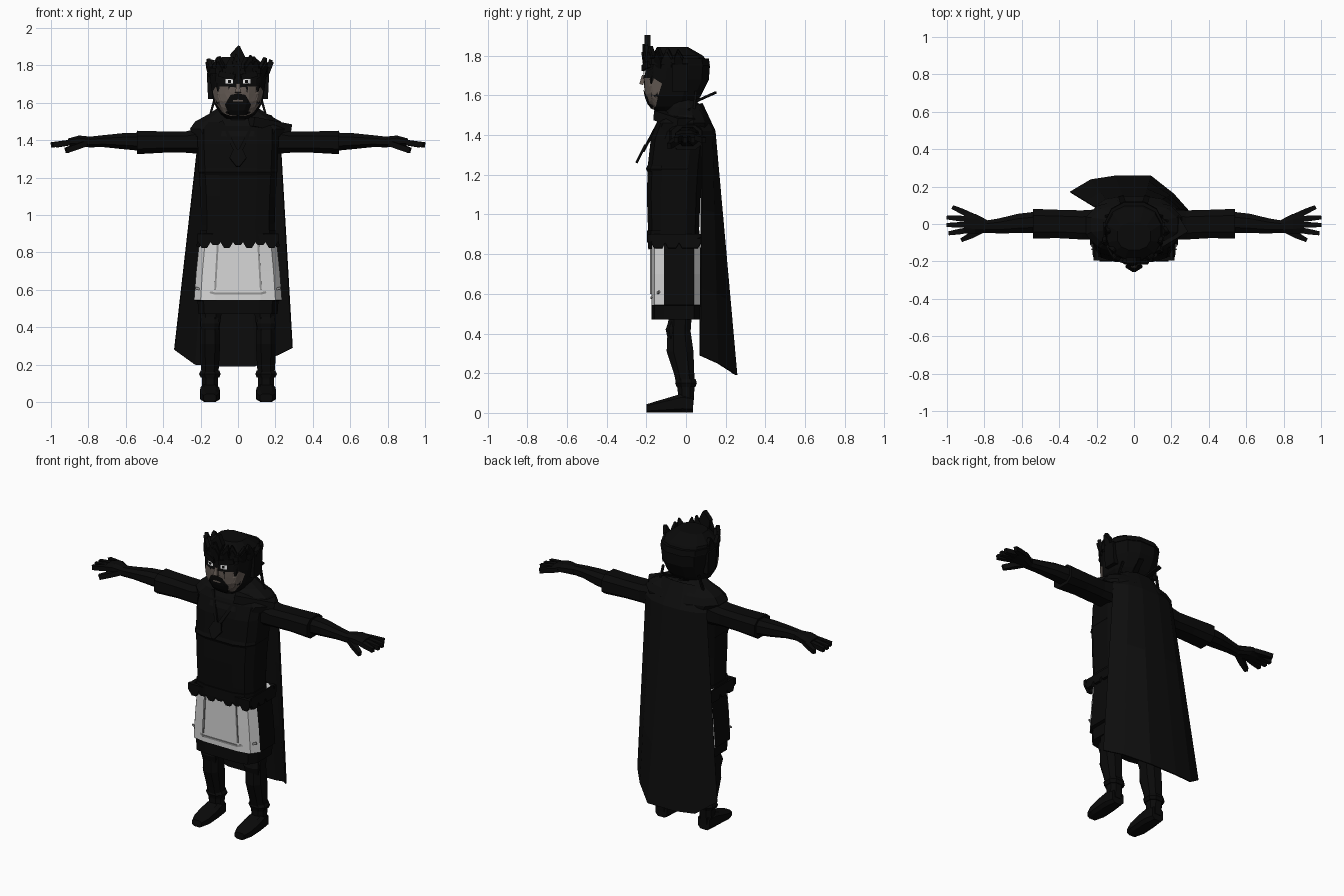
import bpy, bmesh, math
from mathutils import Vector
from mathutils.bvhtree import BVHTree

cube = bpy.data.objects.get("Cube")
if cube:
    bpy.data.objects.remove(cube)


def material(name, r, g, b):
    m = bpy.data.materials.new(name)
    m.use_nodes = True
    m.diffuse_color = (r, g, b, 1)
    m.node_tree.nodes["Principled BSDF"].inputs["Base Color"].default_value = (r, g, b, 1)
    return m


BLACK = material("black", .003, .003, .003)
CLOTH = material("cloak black", .004, .004, .004)
WHITE = material("white cloth", .68, .68, .68)
GREY = material("seam grey", .3, .3, .3)
SKIN = material("skin", .13, .105, .09)
EYE = material("eye white", .85, .85, .85)


def finish(name, bm, *mats):
    bmesh.ops.recalc_face_normals(bm, faces=bm.faces)
    mesh = bpy.data.meshes.new(name)
    bm.to_mesh(mesh)
    for m in mats:
        mesh.materials.append(m)
    ob = bpy.data.objects.new(name, mesh)
    bpy.context.collection.objects.link(ob)
    return ob


def skin_rings(bm, rings, closed=True):
    """Bridge equal rings of points, capping the ends when closed."""
    vs = [[bm.verts.new(p) for p in ring] for ring in rings]
    n = len(vs[0])
    for a, b in zip(vs, vs[1:]):
        for i in range(n if closed else n - 1):
            j = (i + 1) % n
            bm.faces.new((a[i], a[j], b[j], b[i]))
    if closed:
        bm.faces.new(vs[0])
        bm.faces.new(vs[-1])


def loft(name, axis, rows, mat=BLACK, n=12, power=2.5, sx=1):
    """Rows hold position along the axis, two centres and two radii."""
    bm, rings = bmesh.new(), []
    for t, cu, cv, ru, rv in rows:
        ring = []
        for i in range(n):
            a = 2 * math.pi * (i + .5) / n
            c, s = math.cos(a), math.sin(a)
            u = cu + ru * math.copysign(abs(c) ** (2 / power), c)
            v = cv + rv * math.copysign(abs(s) ** (2 / power), s)
            x, y, z = {"X": (t, u, v), "Y": (u, t, v), "Z": (u, v, t)}[axis]
            ring.append((x * sx, y, z))
        rings.append(ring)
    skin_rings(bm, rings)
    ob = finish(name, bm, mat)
    return ob, BVHTree.FromBMesh(bm)


def body(rows):
    """Turn height, front, back and half width into loft rows."""
    return [(z, 0, (f + b) / 2, w, (b - f) / 2) for z, f, b, w in rows]


def bar(name, a, b, width, thick, mat=BLACK, tip=1, mid=1, facing=(0, 0, 1)):
    """Straight bar from a to b, with its flat side towards facing."""
    a, b = Vector(a), Vector(b)
    side = (b - a).cross(Vector(facing)).normalized()
    up = side.cross(b - a).normalized()
    rings = []
    for t, k in ((0, 1), (.5, mid), (1, tip)):
        c = a.lerp(b, t)
        rings.append([c + side * width * k * i / 2 + up * thick * j / 2
                      for i, j in ((-1, -1), (1, -1), (1, 1), (-1, 1))])
    bm = bmesh.new()
    skin_rings(bm, rings)
    return finish(name, bm, mat)


def decal(name, outline, tree, mat, lift, mirror=False, dx=0):
    """Thin patch laid on the front of a surface; outline holds x, z pairs."""
    if mirror:
        outline = outline + [(-x, z) for x, z in reversed(outline) if x > 0]
    bm = bmesh.new()
    bm.faces.new([bm.verts.new((x + dx, 0, z)) for x, z in outline])
    bmesh.ops.triangulate(bm, faces=bm.faces)
    bmesh.ops.subdivide_edges(bm, edges=bm.edges, cuts=3, use_grid_fill=True)
    for v in bm.verts:
        hit = tree.ray_cast(Vector((v.co.x, -1, v.co.z)), Vector((0, 1, 0)))[0]
        v.co.y = (hit.y if hit else -.1) - lift
    return finish(name, bm, mat)


# Torso armour, waist band and shoulder mantle
loft("cuirass", "Z", body([(.86, -.19, .065, .2), (.95, -.195, .07, .2), (1.1, -.2, .075, .205),
                           (1.25, -.195, .085, .215), (1.38, -.18, .1, .22), (1.46, -.15, .11, .22),
                           (1.52, -.1, .09, .17)]), power=3.6)
loft("waist_band", "Z", body([(.86, -.2, .07, .205), (.92, -.2, .07, .205)]), power=3.6)
loft("chest_ridge", "Z", body([(1.2, -.19, .07, .2), (1.23, -.205, .08, .215),
                               (1.26, -.19, .08, .21)]), power=3.6)
loft("mantle", "Z", body([(1.42, -.17, .13, .24), (1.46, -.15, .13, .265), (1.5, -.12, .11, .235),
                          (1.54, -.09, .08, .16), (1.58, -.07, .05, .1)]), CLOTH)

# Kilt: pale front and back, dark sides and hem
half = [(.12, -.175), (.2, -.16), (.235, -.11), (.235, .04), (.19, .07)]
profile = half + [(-x, y) for x, y in reversed(half)]
bm = bmesh.new()
skin_rings(bm, [[(x * k, y, z) for x, y in profile]
                for z, k in ((.47, .9), (.54, .92), (.545, 1), (.7, .95), (.9, .86))])
bm.normal_update()
for f in bm.faces:
    c = f.calc_center_median()
    f.material_index = 0 if c.z > .543 and abs(f.normal.x) < .9 else 1
finish("kilt", bm, WHITE, BLACK)
for s in (1, -1):
    bar("kilt_seam", (s * .122, -.178, .6), (s * .108, -.178, .85), .01, .006, GREY, facing=(0, 1, 0))
    bar("kilt_side_hem", (s * .122, -.177, .58), (s * .226, -.135, .61), .012, .006, GREY, facing=(0, 1, 0))
bar("kilt_front_hem", (-.122, -.177, .58), (.122, -.177, .58), .012, .006, GREY, facing=(0, 1, 0))

# Pointed flaps under the waist band
for i in range(7):
    x = (i - 3) * .06
    drop = .825 + .015 * (i % 2)
    bar("front_flap", (x, -.185, .9), (x, -.18, drop), .075, .02, tip=.4, facing=(0, 1, 0))
    bar("back_flap", (x, .065, .9), (x, .07, drop + .04), .075, .02, tip=.4, facing=(0, 1, 0))
for s in (1, -1):
    for y in (-.14, -.07, 0, .04):
        bar("side_flap", (s * .2, y, .9), (s * .213, y, .83), .08, .02, tip=.5, facing=(1, 0, 0))

# Pendant on its cord
for s in (1, -1):
    bar("pendant_cord", (s * .09, -.12, 1.5), (0, -.215, 1.32), .02, .01, facing=(0, 1, 0))
bar("pendant", (0, -.205, 1.35), (0, -.25, 1.26), .05, .012, tip=.4, mid=1.8, facing=(0, 1, 0))

# Arms, hands, legs and feet
for s, side in ((1, "left"), (-1, "right")):
    loft(side + "_sleeve", "X", [(.16, 0, 1.4, .085, .08), (.28, -.005, 1.39, .082, .06),
                                 (.4, 0, 1.39, .08, .06), (.54, .002, 1.388, .083, .066)],
         n=8, power=3, sx=s)
    loft(side + "_forearm", "X", [(.52, .01, 1.392, .06, .052), (.62, .003, 1.395, .055, .045),
                                  (.72, -.01, 1.395, .043, .034), (.8, -.015, 1.39, .034, .03)],
         n=8, sx=s)
    loft(side + "_palm", "X", [(.78, -.013, 1.39, .034, .03), (.85, 0, 1.397, .058, .03),
                               (.91, .005, 1.39, .058, .02)], n=8, sx=s)
    for y, x, end in ((.045, .97, .09), (.025, 1, .035), (-.005, 1, -.005), (-.03, .99, -.05)):
        bar(side + "_finger", (s * .87, y, 1.392), (s * x, end, 1.375), .03, .028, tip=.7)
    bar(side + "_thumb", (s * .81, -.03, 1.385), (s * .92, -.085, 1.345), .035, .03, tip=.6)

    loft(side + "_leg", "Z", [(.04, .15, 0, .045, .04), (.12, .15, 0, .045, .045),
                              (.2, .15, -.01, .052, .055), (.31, .15, -.03, .058, .072),
                              (.41, .15, -.035, .056, .062), (.48, .145, -.03, .062, .062),
                              (.62, .12, -.03, .08, .08)], n=8, sx=s)
    loft(side + "_boot_cuff", "Z", [(.13, .15, 0, .052, .05), (.15, .15, 0, .062, .058),
                                    (.17, .15, 0, .052, .052)], n=8, sx=s)
    loft(side + "_knee_guard", "Z", [(.36, .15, -.06, .045, .03), (.42, .15, -.07, .055, .035),
                                     (.46, .15, -.06, .045, .03)], n=8, sx=s)
    loft(side + "_foot", "Y", [(-.2, .15, .022, .035, .022), (-.15, .15, .03, .053, .03),
                               (-.07, .15, .042, .055, .042), (-.02, .15, .05, .052, .05),
                               (.035, .15, .045, .042, .045)], n=8, power=3.5, sx=s)

# Head and neck
loft("neck", "Z", body([(1.48, -.11, .06, .08), (1.58, -.13, .06, .08)]), n=8)
head, tree = loft("head", "Z", body([(1.515, -.15, .01, .065), (1.545, -.185, .045, .1), (1.6, -.207, .08, .135),
                                     (1.68, -.215, .12, .147), (1.75, -.205, .125, .155),
                                     (1.8, -.19, .09, .148), (1.845, -.14, .01, .09)]))

# Face
decal("face", [(0, 1.7), (.12, 1.685), (.135, 1.66), (.12, 1.6), (.08, 1.545), (.04, 1.53), (0, 1.53)],
      tree, SKIN, .004, True)
decal("brow_mask", [(0, 1.74), (.12, 1.74), (.12, 1.69), (.03, 1.685), (0, 1.68)], tree, BLACK, .006, True)
decal("moustache", [(0, 1.65), (.04, 1.642), (.07, 1.59), (.06, 1.565), (.045, 1.535), (0, 1.53)],
      tree, BLACK, .008, True)
decal("mouth", [(0, 1.617), (.028, 1.614), (.025, 1.606), (0, 1.608)], tree, SKIN, .0095, True)
for s in (1, -1):
    decal("eye", [(-.02, 1.702), (.02, 1.702), (.02, 1.726), (-.02, 1.726)], tree, EYE, .008, dx=s * .046)
    decal("pupil", [(-.008, 1.707), (.008, 1.707), (.008, 1.722), (-.008, 1.722)],
          tree, BLACK, .0095, dx=s * .046)
    bar("brow", (s * .015, -.215, 1.738), (s * .1, -.185, 1.755), .02, .03)
    bar("cheek_guard", (s * .145, -.03, 1.62), (s * .152, -.03, 1.76), .08, .03, facing=(1, 0, 0))
bar("nose", (0, -.212, 1.7), (0, -.226, 1.655), .02, .02, SKIN, tip=1.6, facing=(0, 1, 0))

# Wreath of upright leaves with ribbon ends behind
loft("wreath_band", "Z", body([(1.755, -.215, .125, .16), (1.785, -.215, .12, .16)]))
for i in range(-5, 6):
    a = math.radians(i * 18)
    x, y = .15 * math.sin(a), -.035 - .17 * math.cos(a)
    lean = .02 if i % 2 else -.01
    bar("wreath_leaf", (x, y, 1.75), (x * 1.04 + lean, y - .005, 1.86 - .006 * abs(i)), .03, .02,
        tip=.25, mid=1.6, facing=(math.sin(a), -math.cos(a), 0))
    bar("wreath_side_leaf", (x, y, 1.74), (x * 1.08 + lean, y - .01, 1.82), .03, .02,
        tip=.2, mid=1.4, facing=(math.sin(a), -math.cos(a), 0))
bar("wreath_crest", (-.01, -.195, 1.8), (.005, -.195, 1.905), .05, .03, tip=.2, mid=1.6, facing=(0, 1, 0))
for s in (1, -1):
    bar("ribbon_end", (s * .04, .05, 1.57), (s * .07, .15, 1.615), .03, .01)
    bar("ribbon_cord", (s * .125, .05, 1.62), (s * .15, .04, 1.53), .012, .012, facing=(0, 1, 0))

# Cloak hanging from the shoulders to an uneven hem
collar = [(-.16, .01, 1.53), (-.1, .06, 1.555), (-.04, .08, 1.56),
          (.04, .08, 1.56), (.1, .06, 1.555), (.18, .01, 1.53)]
back = [(-.21, .09, 1.42), (-.15, .13, 1.42), (-.06, .145, 1.42),
        (.06, .145, 1.42), (.15, .13, 1.42), (.225, .08, 1.42)]
hem = [(-.34, .17, .28), (-.23, .235, .2), (-.1, .255, .19),
       (.09, .255, .19), (.21, .16, .25), (.29, .07, .29)]
bm = bmesh.new()
rows = [[Vector(p).lerp(Vector(q), t) for p, q in zip(back, hem)] for t in (0, .35, .7, 1)]
skin_rings(bm, [collar] + rows, closed=False)
cloak = finish("cloak", bm, CLOTH)
thick = cloak.modifiers.new("thickness", "SOLIDIFY")
thick.thickness = .008
thick.offset = 0
bar("cloak_shoulder_fold", (.06, -.12, 1.5), (.26, .0, 1.46), .1, .05, CLOTH)
